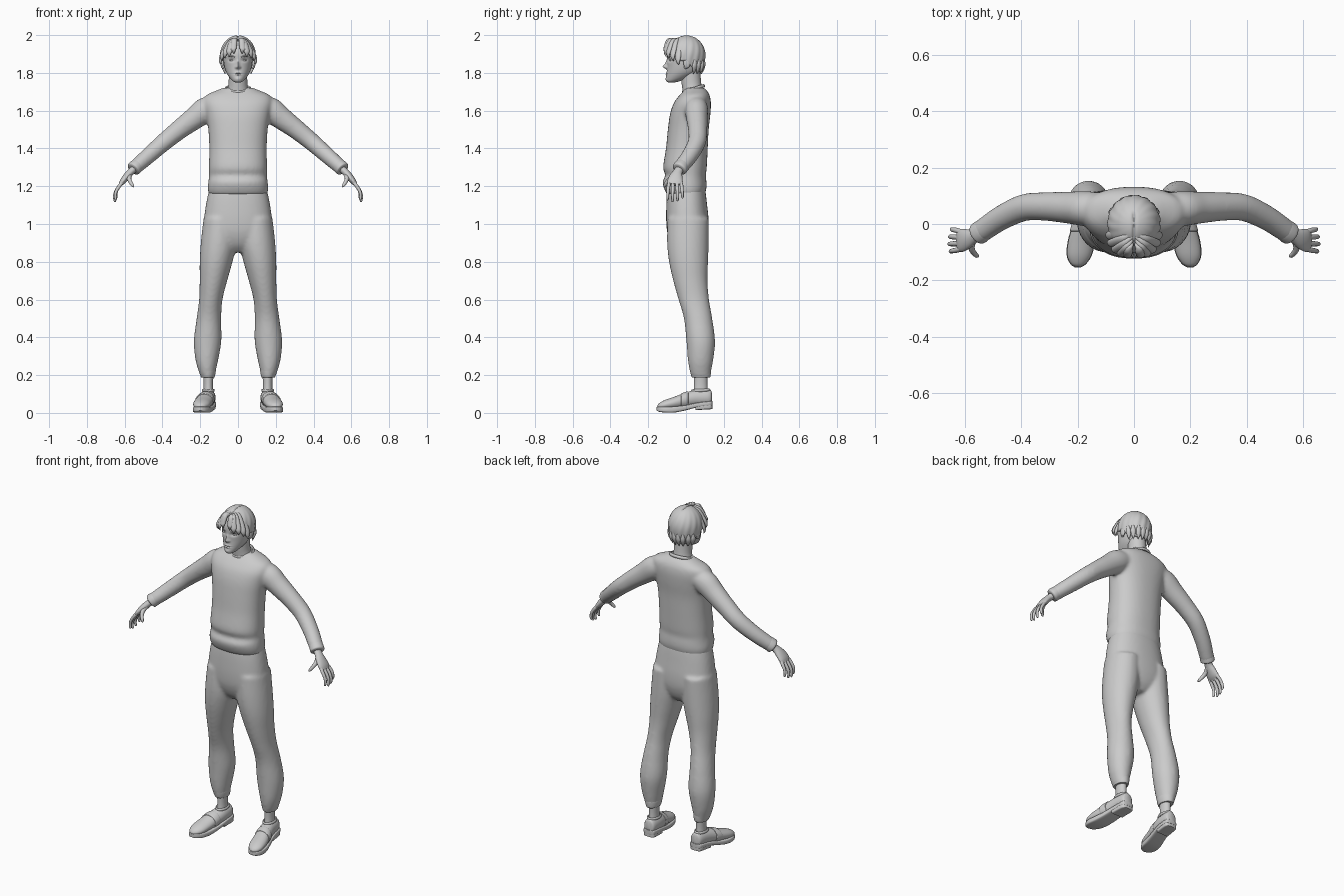
import bpy, bmesh, math
from mathutils import Vector, Matrix

X, Y, Z = Vector((1, 0, 0)), Vector((0, 1, 0)), Vector((0, 0, 1))


def smooth_keys(keys, sub):
    """Catmull-Rom resampling of section keys."""
    k = [Vector(q) for q in keys]
    k = [2 * k[0] - k[1]] + k + [2 * k[-1] - k[-2]]
    out = []
    for i in range(1, len(k) - 2):
        a, b, c, d = k[i - 1:i + 3]
        for j in range(sub):
            t = j / sub
            out.append(0.5 * (2 * b + (c - a) * t + (2 * a - 5 * b + 4 * c - d) * t * t
                              + (3 * b - a - 3 * c + d) * t ** 3))
    return out + [k[-2]]


def loft(bm, keys, axis=None, ref=Y, n=32, sub=4, p=2):
    """Keys are (x, y, z, radius across, radius along ref)."""
    ks = smooth_keys(keys, sub)
    pts = [Vector(k[:3]) for k in ks]
    rings = []
    for i, k in enumerate(ks):
        t = axis or (pts[min(i + 1, len(pts) - 1)] - pts[max(i - 1, 0)]).normalized()
        v = (ref - t * ref.dot(t)).normalized()
        u = v.cross(t)
        ring = []
        for j in range(n):
            c, s = math.cos(math.tau * j / n), math.sin(math.tau * j / n)
            c = math.copysign(abs(c) ** (2 / p), c)
            s = math.copysign(abs(s) ** (2 / p), s)
            ring.append(bm.verts.new(pts[i] + u * c * max(k[3], .001) + v * s * max(k[4], .001)))
        rings.append(ring)
    for a, b in zip(rings, rings[1:]):
        for j in range(n):
            bm.faces.new((a[j], a[(j + 1) % n], b[(j + 1) % n], b[j]))
    bm.faces.new(rings[0])
    bm.faces.new(rings[-1])


def stack(rows):
    """Rows (z, x, half width, front y, back y) to loft keys."""
    return [(x, (f + b) / 2, z, w, (b - f) / 2) for z, x, w, f, b in rows]


def flip(keys):
    return [(-k[0],) + tuple(k[1:]) for k in keys]


def finish(name, bm, mirror=False, remesh=0, angle=50):
    bmesh.ops.recalc_face_normals(bm, faces=bm.faces)
    me = bpy.data.meshes.new(name)
    bm.to_mesh(me)
    bm.free()
    ob = bpy.data.objects.new(name, me)
    bpy.context.collection.objects.link(ob)
    bpy.ops.object.select_all(action='DESELECT')
    ob.select_set(True)
    bpy.context.view_layer.objects.active = ob
    if remesh:
        r = ob.modifiers.new("blend", 'REMESH')
        r.mode, r.voxel_size, r.use_smooth_shade = 'VOXEL', remesh, True
        s = ob.modifiers.new("relax", 'SMOOTH')
        s.factor, s.iterations = .5, 8
    else:
        bpy.ops.object.shade_smooth_by_angle(angle=math.radians(angle))
    if mirror:
        m = ob.modifiers.new("mirror", 'MIRROR')
        m.use_mirror_merge = False
    return ob


def part(name, keys, mirror=False, **kw):
    bm = bmesh.new()
    loft(bm, keys, **kw)
    return finish(name, bm, mirror)


def ball(name, loc, size, mirror=False):
    bm = bmesh.new()
    bmesh.ops.create_uvsphere(bm, u_segments=20, v_segments=12, radius=1,
                              matrix=Matrix.LocRotScale(Vector(loc), None, Vector(size)))
    return finish(name, bm, mirror)


def rim(name, loc, rx, ry, r, tilt, mirror=False):
    """Elliptical rolled edge."""
    bm = bmesh.new()
    grid = []
    for i in range(40):
        a = math.tau * i / 40
        row = []
        for j in range(8):
            b = math.tau * j / 8
            q = r * math.cos(b)
            co = Vector(((rx + q) * math.cos(a), (ry + q) * math.sin(a), r * 1.3 * math.sin(b)))
            row.append(bm.verts.new(Matrix.Rotation(tilt, 3, 'X') @ co + Vector(loc)))
        grid.append(row)
    for i in range(40):
        for j in range(8):
            g, h = grid[i], grid[(i + 1) % 40]
            bm.faces.new((g[j], h[j], h[(j + 1) % 8], g[(j + 1) % 8]))
    return finish(name, bm, mirror)


# Sweater: torso and sleeves blended together
torso = stack([(1.155, 0, .155, -.10, .10), (1.19, 0, .16, -.117, .108), (1.225, 0, .157, -.124, .108),
               (1.258, 0, .153, -.109, .105), (1.30, 0, .154, -.121, .11), (1.4, 0, .152, -.106, .115),
               (1.5, 0, .157, -.096, .12), (1.58, 0, .17, -.085, .129), (1.64, 0, .182, -.065, .132),
               (1.68, 0, .17, -.036, .126), (1.705, 0, .118, -.012, .112), (1.722, 0, .075, 0, .095)])
arm = [(.11, .055, 1.63, .05, .055), (.17, .055, 1.605, .067, .062), (.23, .058, 1.56, .06, .057),
       (.31, .062, 1.50, .052, .051), (.39, .058, 1.435, .047, .048), (.47, .022, 1.365, .043, .044),
       (.53, -.018, 1.312, .039, .041), (.548, -.03, 1.297, .037, .039)]
bm = bmesh.new()
loft(bm, torso, axis=Z, p=2.3, n=48)
loft(bm, arm)
loft(bm, flip(arm))
finish("sweater", bm, remesh=.009)
part("sleeve_cuff", [(.53, -.018, 1.312, .037, .038), (.54, -.025, 1.304, .038, .04),
                     (.553, -.034, 1.292, .038, .04), (.557, -.037, 1.288, .03, .032)], mirror=True)
rim("neck_band", (0, .04, 1.715), .064, .056, .007, .3)

# Trousers: pelvis and legs blended together
pelvis = stack([(1.2, 0, .147, -.093, .098), (1.16, 0, .158, -.1, .105), (1.1, 0, .17, -.104, .112),
                (1.02, 0, .18, -.105, .12), (.95, 0, .178, -.098, .118), (.89, 0, .12, -.075, .1),
                (.85, 0, .05, -.04, .07)])
leg = stack([(1.03, .095, .088, -.098, .12), (.9, .102, .095, -.1, .12), (.8, .116, .087, -.09, .117),
             (.7, .13, .073, -.068, .114), (.6, .144, .062, -.04, .122), (.5, .154, .065, -.011, .139),
             (.38, .161, .073, .002, .154), (.28, .165, .06, .01, .144), (.22, .163, .045, .02, .133),
             (.188, .16, .037, .03, .129)])
bm = bmesh.new()
loft(bm, pelvis, axis=Z, p=2.3, n=48)
loft(bm, leg, axis=Z)
loft(bm, flip(leg), axis=Z)
finish("trousers", bm, remesh=.009)
part("trouser_cuff", stack([(.235, .163, .043, .024, .131), (.225, .162, .045, .021, .133),
                            (.195, .16, .038, .028, .13), (.187, .16, .034, .033, .126)]), True, axis=Z)

# Ankles and slip-on shoes
part("ankle", stack([(.07, .157, .03, .035, .12), (.14, .157, .025, .042, .113),
                     (.2, .157, .027, .042, .113)]), True, axis=Z)
upper = [(.155, .138, .075, .015, .03), (.155, .125, .08, .034, .043), (.16, .06, .078, .041, .045),
         (.172, 0, .067, .044, .041), (.186, -.06, .053, .047, .033), (.194, -.11, .043, .043, .026),
         (.198, -.14, .037, .027, .016), (.199, -.152, .034, .008, .006)]
part("shoe_upper", upper, True, axis=Y, ref=Z)
part("shoe_strap", [(.17, .012, .07, .043, .041), (.171, .008, .069, .047, .045), (.178, -.022, .063, .049, .041),
                    (.179, -.026, .062, .045, .037)], True, axis=Y, ref=Z)
part("shoe_sole", [(.155, .14, .05, .018, .012), (.155, .128, .05, .037, .013), (.16, .06, .042, .043, .013),
                   (.172, 0, .028, .046, .014), (.186, -.06, .018, .049, .016), (.194, -.11, .018, .045, .016),
                   (.198, -.142, .02, .028, .014), (.199, -.155, .022, .009, .01)], True, axis=Y, ref=Z, p=5)
part("shoe_heel", [(.155, .139, .035, .018, .014), (.155, .128, .034, .036, .015), (.159, .075, .033, .04, .017),
                   (.161, .05, .032, .041, .018)], True, axis=Y, ref=Z, p=6)
rim("shoe_opening", (.157, .078, .119), .028, .045, .006, .05, True)

# Hands: palm, four curled fingers and a thumb
part("palm", [(.535, -.022, 1.307, .02, .024), (.565, -.042, 1.278, .019, .024), (.588, -.052, 1.253, .019, .034),
              (.61, -.058, 1.226, .016, .041), (.624, -.06, 1.208, .009, .036)], True, n=24)
for i, name in enumerate(("index", "middle", "ring", "little")):
    d, s = 1.5 - i, (.95, 1.05, 1, .85)[i]
    path = [(0, 0, 0, .010), (.018 * s, .2, -.022 * s, .0095), (.036 * s, .3, -.052 * s, .0085),
            (.041 * s, .35, -.078 * s, .0075), (.038 * s, .38, -.096 * s, .006), (.036 * s, .38, -.101 * s, .002)]
    part(name + "_finger", [(.611 + x, -.058 - d * (.019 + .02 * y), 1.222 + z, r, r)
                            for x, y, z, r in path], True, n=12)
part("thumb", [(.57, -.05, 1.268, .012, .014), (.577, -.08, 1.243, .012, .012), (.57, -.1, 1.223, .010, .010),
               (.558, -.112, 1.204, .008, .008), (.552, -.116, 1.196, .003, .003)], True, n=12, ref=X)

# Neck and head with sculpted face
part("neck", stack([(1.68, 0, .066, -.015, .1), (1.72, 0, .053, -.02, .085), (1.76, 0, .049, -.025, .079),
                    (1.83, 0, .05, -.03, .075)]), axis=Z)
bm = bmesh.new()
loft(bm, stack([(1.749, 0, .014, -.094, -.06), (1.757, 0, .028, -.104, -.03), (1.775, 0, .045, -.105, .02),
                (1.8, 0, .061, -.102, .06), (1.83, 0, .071, -.1, .078), (1.87, 0, .077, -.101, .085),
                (1.91, 0, .079, -.1, .088), (1.95, 0, .07, -.083, .08), (1.98, 0, .045, -.05, .055)]),
     axis=Z, n=96, sub=10)
bumps = [(0, 1.832, .009, .010, .02), (0, 1.848, .007, .016, .010), (0, 1.80, .016, .004, .005),
         (0, 1.79, .013, .004, .005), (0, 1.768, .016, .008, .003), (.033, 1.868, .016, .009, -.009),
         (-.033, 1.868, .016, .009, -.009), (0, 1.795, .02, .0018, -.003),
         (.011, 1.829, .005, .006, .006), (-.011, 1.829, .005, .006, .006)]
for v in bm.verts:
    if v.co.y < -.03:
        v.co.y -= sum(a * math.exp(-((v.co.x - x) / sx) ** 2 - ((v.co.z - z) / sz) ** 2)
                      for x, z, sx, sz, a in bumps)
finish("head", bm)
ball("eye", (.033, -.08, 1.867), (.013, .008, .006), True)
part("eyebrow", [(.014, -.099, 1.883, .002, .002), (.032, -.094, 1.888, .003, .003),
                 (.054, -.075, 1.884, .001, .001)], True, n=8)
ball("ear", (.083, .005, 1.855), (.010, .019, .031), True)
ball("ear_lobe", (.079, -.002, 1.833), (.007, .009, .012), True)

# Hair cap: wavy shell whose lower edge follows the hairline
bm = bmesh.new()
N, M = 128, 24
grid = []
for i in range(N):
    a = math.tau * i / N
    f = math.cos(a)                                   # 1 at the front, -1 at the back
    low = 1.862 + (.075 * f ** 2 if f > 0 else -.052 * min(1, -f * 1.6))
    low += .004 * math.sin(9 * a)
    end = math.acos(max(-1, min(1, (low - 1.893) / .106)))
    row = []
    for j in range(1, M + 1):
        t = end * j / M
        c = math.cos(t)
        r = math.sin(t) if c > 0 else 1 - .28 * c * c
        r *= 1 + .014 * math.sin(15 * a + 4 * t) * math.sin(min(t, 1.57)) ** 2
        z = 1.893 + .106 * c
        x = .094 * r * math.sin(a)
        y = .002 - .1 * r * f
        if y < .04:
            z -= .007 * math.exp(-(x / .006) ** 2)    # centre parting
        row.append(bm.verts.new((x, y, z)))
    grid.append(row)
top = bm.verts.new((0, .002, 1.994))
for i in range(N):
    g, h = grid[i], grid[(i + 1) % N]
    bm.faces.new((top, g[0], h[0]))
    for j in range(M - 1):
        bm.faces.new((g[j], g[j + 1], h[j + 1], h[j]))
cap = finish("hair_cap", bm)
sol = cap.modifiers.new("thickness", 'SOLIDIFY')
sol.thickness, sol.offset = .01, -1

# Fringe locks swept out from the parting, and side locks
for i, (x, y, z) in enumerate([(.022, -.112, 1.9), (.045, -.108, 1.883), (.067, -.094, 1.876),
                               (.083, -.07, 1.862), (.09, -.042, 1.842)]):
    y0 = -.068 + .012 * i
    part(f"fringe_lock_{i + 1}", [(.006, y0, 1.972 + .003 * i, .006, .006),
                                  (.01 + x * .38, y0 * .45 + y * .55, 1.972 - .002 * i, .015, .011),
                                  (.006 + x * .85, y * .97, z * .55 + 1.968 * .45, .017, .010),
                                  (x * 1.04, y, z + .02, .011, .007), (x, y + .004, z, .001, .001)],
         True, n=14, ref=Vector((x, y, .02)))
# Nape locks
for i, (x, y) in enumerate([(.012, .092), (.036, .084), (.058, .066), (.073, .045)]):
    part(f"nape_lock_{i + 1}", [(x * 1.12, y * 1.05, 1.87, .006, .004), (x * 1.1, y * 1.03, 1.84, .014, .008),
                                (x, y * .96, 1.815, .01, .006), (x * .93, y * .88, 1.793, .001, .001)],
         True, n=12, ref=Vector((x, y, 0)))
